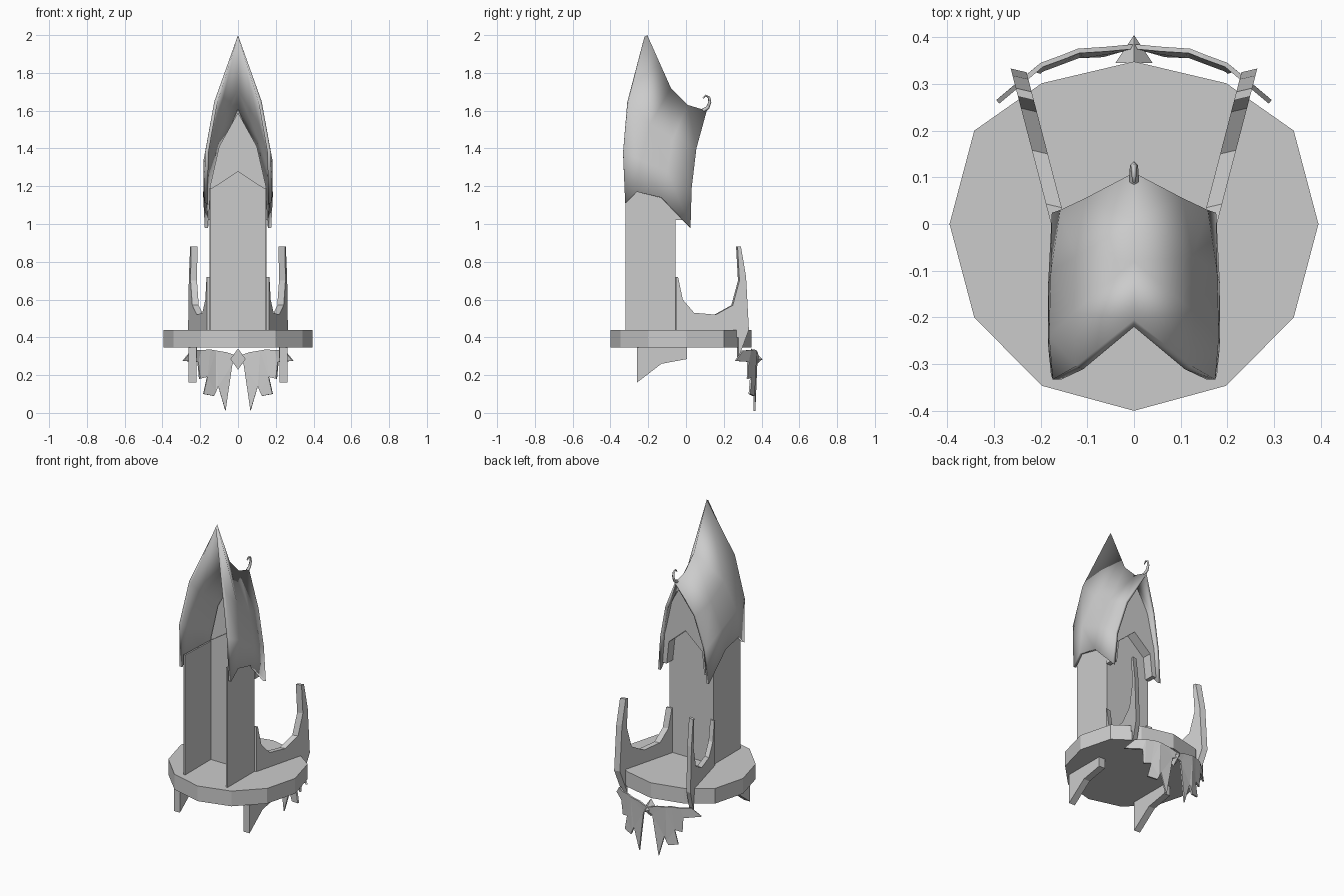
import bpy, bmesh, math
from mathutils import Vector

if "Cube" in bpy.data.objects:
    bpy.data.objects.remove(bpy.data.objects["Cube"], do_unlink=True)

stone = bpy.data.materials.new("plain_grey")
stone.use_nodes = True
GREY = (0.6, 0.6, 0.6, 1)
stone.diffuse_color = GREY
stone.node_tree.nodes["Principled BSDF"].inputs["Base Color"].default_value = GREY


def finish(name, bm):
    bmesh.ops.recalc_face_normals(bm, faces=bm.faces)
    mesh = bpy.data.meshes.new(name)
    bm.to_mesh(mesh)
    bm.free()
    obj = bpy.data.objects.new(name, mesh)
    bpy.context.collection.objects.link(obj)
    mesh.materials.append(stone)
    return obj


def slab(name, points, offset):
    """Outline of 3D points pushed along an offset into a solid."""
    bm = bmesh.new()
    face = bm.faces.new([bm.verts.new(p) for p in points])
    out = bmesh.ops.extrude_face_region(bm, geom=[face], use_keep_orig=True)
    moved = [v for v in out["geom"] if isinstance(v, bmesh.types.BMVert)]
    bmesh.ops.translate(bm, verts=moved, vec=Vector(offset))
    return finish(name, bm)


def mirror(obj):
    mod = obj.modifiers.new("mirror", "MIRROR")
    mod.use_clip = True
    mod.merge_threshold = 0.0005


def both_sides(half):
    """Close a right-half outline with its reflection."""
    return half + [(-x, z) for x, z in reversed(half) if x > 0]


# Twelve-sided base, flattened at the back
ring = []
for i in range(12):
    a = i * math.pi / 6
    y = 0.4 * math.sin(a)
    ring.append((0.395 * math.cos(a), y * (0.87 if y > 0.25 else 1), 0.345))
slab("base_disc", ring, (0, 0, 0.095))

# Tower: two side walls and a gabled back wall, open at the front
side = [(-0.32, 0.43), (-0.06, 0.43), (-0.06, 1.18), (-0.32, 1.19)]
mirror(slab("tower_side_wall", [(0.152, y, z) for y, z in side], (-0.01, 0, 0)))
gable = both_sides([(0, 0.43), (0.152, 0.43), (0.152, 1.18), (0, 1.28)])
slab("tower_back_wall", [(x, -0.056, z) for x, z in gable], (0, -0.01, 0))

# Hood: rows run from the ridge down, columns from front to back
rows = [
    [(0, -0.205, 2.0), (0, -0.08, 1.72), (0, 0.01, 1.63), (0, 0.11, 1.6)],
    [(0.125, -0.305, 1.65), (0.13, -0.19, 1.53), (0.125, -0.07, 1.45), (0.105, 0.055, 1.4)],
    [(0.174, -0.333, 1.38), (0.182, -0.24, 1.34), (0.178, -0.1, 1.28), (0.158, 0.03, 1.19)],
    [(0.178, -0.322, 1.11), (0.184, -0.26, 1.17), (0.184, -0.13, 1.14), (0.176, 0.024, 0.98)],
]
bm = bmesh.new()
grid = [[bm.verts.new(p) for p in row] for row in rows]
for r in range(3):
    for c in range(3):
        bm.faces.new([grid[r][c], grid[r + 1][c], grid[r + 1][c + 1], grid[r][c + 1]])
hood = finish("hood", bm)
mirror(hood)
solid = hood.modifiers.new("thickness", "SOLIDIFY")
solid.thickness = 0.018
outward = hood.data.polygons[4].normal.x > 0
solid.offset = -1 if outward else 1
bpy.context.view_layer.objects.active = hood
hood.select_set(True)
bpy.ops.object.shade_smooth_by_angle(angle=math.radians(35))
hood.select_set(False)

# Arched panel closing the back of the hood, notched below
arch = both_sides([(0, 1.26), (0.115, 1.16), (0.13, 1.02), (0.158, 1.02),
                   (0.148, 1.2), (0.1, 1.41), (0, 1.59)])
slab("hood_back_panel", [(x, 0.005, z) for x, z in arch], (0, -0.06, 0))

# Curled hook on the end of the ridge
curve = bpy.data.curves.new("ridge_hook", "CURVE")
curve.dimensions = "3D"
curve.bevel_depth = 0.011
curve.bevel_resolution = 0
curve.use_fill_caps = True
hook = [(0.09, 1.6), (0.115, 1.615), (0.126, 1.645), (0.122, 1.67), (0.105, 1.68), (0.09, 1.665)]
line = curve.splines.new("POLY")
line.points.add(len(hook) - 1)
for i, (y, z) in enumerate(hook):
    line.points[i].co = (0, y, z, 1)
    line.points[i].radius = 1 - 0.13 * i
curve.materials.append(stone)
bpy.context.collection.objects.link(bpy.data.objects.new("ridge_hook", curve))

# Splayed arms sweeping from the tower to upright spikes
arm = [(-0.06, 0.4), (-0.06, 0.72), (-0.05, 0.72), (-0.025, 0.6), (0.035, 0.53), (0.15, 0.52),
       (0.24, 0.57), (0.275, 0.7), (0.265, 0.88), (0.283, 0.88), (0.31, 0.72),
       (0.325, 0.44), (0.27, 0.29), (0.27, 0.4)]
mirror(slab("spiked_arm", [(0.13 + 0.26 * (y + 0.06), y, z) for y, z in arm], (0.034, 0.008, 0)))

# Tapered brackets under the base
leg = [(-0.26, 0.35), (-0.26, 0.16), (-0.13, 0.26), (0.005, 0.285), (0.005, 0.35)]
mirror(slab("under_bracket", [(0.22, y, z) for y, z in leg], (0.042, 0, 0)))

# Ragged leaves curving round the back
stations = [(0, 0.37), (0.12, 0.365), (0.2, 0.335), (0.3, 0.25)]


def leaf_y(x, z):
    for (x0, y0), (x1, y1) in zip(stations, stations[1:]):
        if x <= x1:
            bulge = 0.015 * max(0, 1 - abs(z - 0.3) / 0.1)
            return y0 + (y1 - y0) * (x - x0) / (x1 - x0) + bulge


leaf = [(0.0, 0.27), (0.03, 0.26), (0.067, 0.01), (0.105, 0.14), (0.13, 0.09), (0.185, 0.1),
        (0.165, 0.19), (0.207, 0.18), (0.215, 0.27), (0.295, 0.275),
        (0.25, 0.33), (0.15, 0.335), (0.06, 0.32), (0.0, 0.3)]
bm = bmesh.new()
bm.faces.new([bm.verts.new((x, 0, z)) for x, z in leaf])
for x, _ in stations[1:3]:
    bmesh.ops.bisect_plane(bm, geom=bm.verts[:] + bm.edges[:] + bm.faces[:],
                           plane_co=(x, 0, 0), plane_no=(1, 0, 0))
bmesh.ops.triangulate(bm, faces=bm.faces)
for v in bm.verts:
    v.co.y = leaf_y(v.co.x, v.co.z)
leaves = finish("back_leaf", bm)
mirror(leaves)
leaves.modifiers.new("thickness", "SOLIDIFY").thickness = 0.01

# Faceted stud between the leaves
bm = bmesh.new()
bmesh.ops.create_cone(bm, segments=4, radius1=0.04, radius2=0, depth=0.06, cap_ends=True)
for v in bm.verts:
    x, y, z = v.co
    v.co = (x, 0.375 + z, 0.285 + y * 1.4)
finish("leaf_stud", bm)
